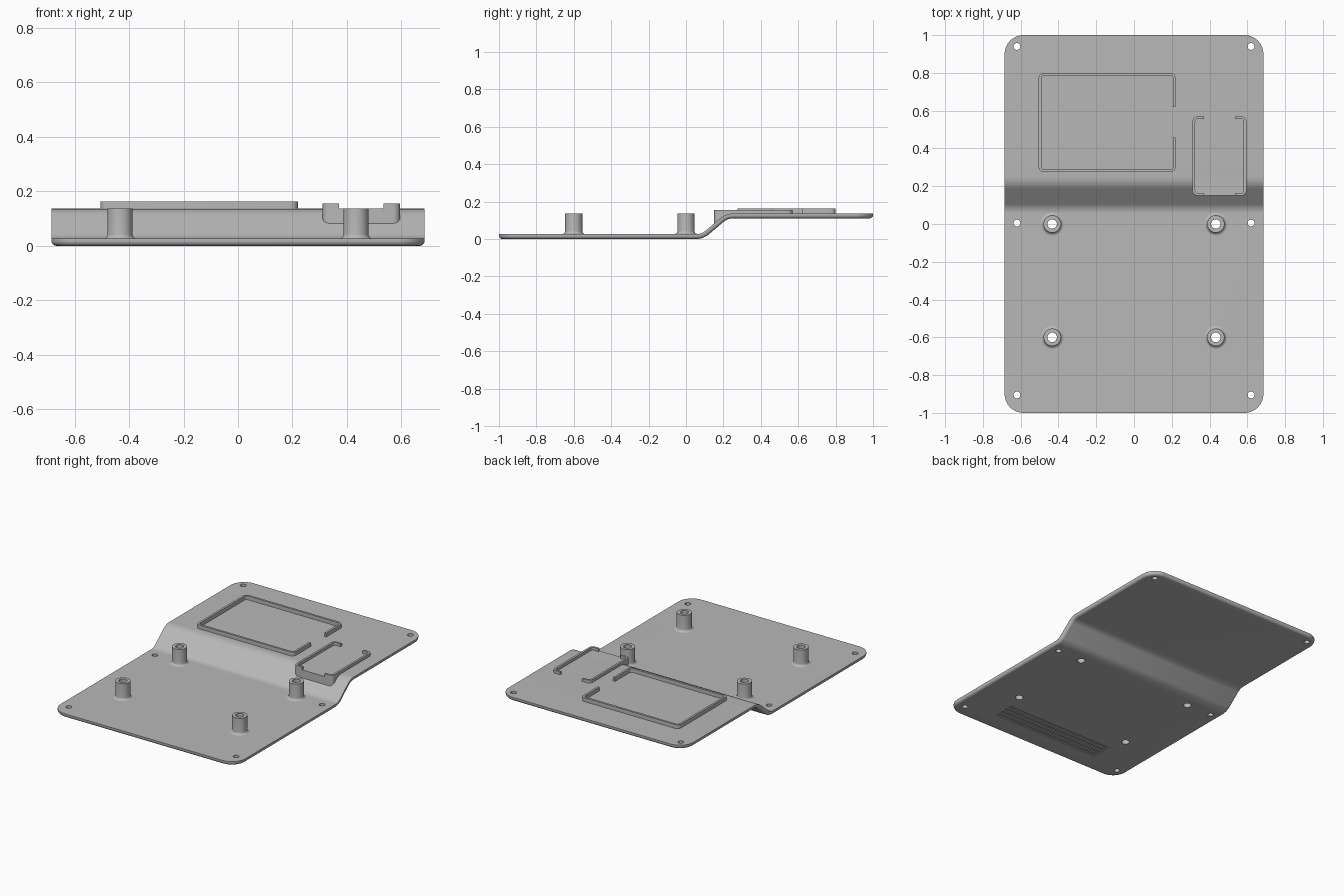
import bpy, bmesh
from math import sin, cos, pi, radians
from mathutils import Vector, Matrix

cube = bpy.data.objects.get("Cube")
if cube:
    bpy.data.objects.remove(cube, do_unlink=True)

HALF_W, CORNER, THICK, RISE = 0.685, 0.1, 0.026, 0.11
FLOOR = THICK + RISE            # top of the raised half

grey = bpy.data.materials.new("matte grey")
grey.use_nodes = True
grey.diffuse_color = (0.48, 0.48, 0.48, 1)
grey.node_tree.nodes["Principled BSDF"].inputs["Base Color"].default_value = grey.diffuse_color


def finish(bm, name):
    bmesh.ops.recalc_face_normals(bm, faces=bm.faces[:])
    mesh = bpy.data.meshes.new(name)
    bm.to_mesh(mesh)
    bm.free()
    obj = bpy.data.objects.new(name, mesh)
    bpy.context.collection.objects.link(obj)
    mesh.materials.append(grey)
    return obj


def smooth(obj):
    bpy.ops.object.select_all(action='DESELECT')
    obj.select_set(True)
    bpy.context.view_layer.objects.active = obj
    bpy.ops.object.shade_smooth_by_angle(angle=radians(30))


# Stations along the middle of the sheet: flat, two bends with a ramp, flat
def ramp_stations(start=0.055, radius=0.09, angle=radians(40), steps=8):
    straight = (RISE - 2 * radius * (1 - cos(angle))) / sin(angle)
    run = 2 * radius * sin(angle) + straight * cos(angle)
    low = [(radius * sin(a), radius * (1 - cos(a)), a)
           for a in (angle * i / steps for i in range(steps + 1))]
    high = [(run - y, RISE - z, a) for y, z, a in reversed(low)]
    return [(start + y, z, a) for y, z, a in low + high]


# Right half of the outline, shrunk by an inset and lifted by a height
def half_outline(inset, height, steps=10):
    r = CORNER - inset
    arc = [(r * sin(pi / 2 * i / steps), r * cos(pi / 2 * i / steps)) for i in range(steps + 1)]
    cx, cy = HALF_W - CORNER, 1 - CORNER
    pts = [(cx + dx, -cy - dy, height) for dx, dy in arc]
    h = height - THICK / 2
    for y, z, a in ramp_stations():
        pts.append((HALF_W - inset, y - h * sin(a), z + THICK / 2 + h * cos(a)))
    pts += [(cx + dx, cy + dy, height + RISE) for dx, dy in reversed(arc)]
    return pts


# Stepped plate with a rounded lower rim
bm = bmesh.new()
rim = 0.018
levels = [(0, THICK)] + [(rim * (1 - cos(a)), rim * (1 - sin(a)))
                         for a in (pi / 2 * i / 5 for i in range(6))]
loops = []
for inset, height in levels[:1] + [(d, h) for d, h in levels[1:]]:
    half = half_outline(inset, height)
    right = [bm.verts.new(p) for p in half]
    left = [bm.verts.new((-x, y, z)) for x, y, z in half]
    loops.append((right, left))
for right, left in (loops[0], loops[-1]):
    for i in range(len(right) - 1):
        bm.faces.new((right[i], right[i + 1], left[i + 1], left[i]))
for (r0, l0), (r1, l1) in zip(loops, loops[1:]):
    a, b = r0 + l0[::-1], r1 + l1[::-1]
    for i in range(len(a)):
        j = (i + 1) % len(a)
        bm.faces.new((a[i], a[j], b[j], b[i]))
plate = finish(bm, "stepped_plate")

# Holes and shallow grooves cut from the plate
posts = [(x, y) for x in (-0.433, 0.433) for y in (0, -0.6)]
screws = [(x, y) for x in (-0.62, 0.62) for y in (-0.905, 0.005, 0.94)]
bm = bmesh.new()
for spots, radius in ((posts, 0.025), (screws, 0.018)):
    for x, y in spots:
        bmesh.ops.create_cone(bm, cap_ends=True, segments=32, radius1=radius, radius2=radius,
                              depth=0.6, matrix=Matrix.Translation((x, y, 0.05)))
for i in range(4):
    bmesh.ops.create_cube(bm, size=1, matrix=Matrix.Translation((0, -0.85 + 0.04 * i, 0))
                          @ Matrix.Diagonal((0.8, 0.02, 0.012, 1)))
cutter = finish(bm, "hole_cutter")
cutter.hide_render = True
cut = plate.modifiers.new("holes", 'BOOLEAN')
cut.operation, cut.solver, cut.object = 'DIFFERENCE', 'EXACT', cutter
bpy.context.view_layer.objects.active = plate
bpy.ops.object.modifier_apply(modifier="holes")
bpy.data.objects.remove(cutter, do_unlink=True)
smooth(plate)

# Hollow posts with a flared foot
base, foot = THICK - 0.001, 0.016
profile = [(0.025, base)]
profile += [(0.062 - foot * sin(a), THICK + foot * (1 - cos(a)))
            for a in (pi / 2 * i / 5 for i in range(6))]
profile += [(0.046, FLOOR), (0.025, FLOOR)]
for n, (x, y) in enumerate(posts):
    bm = bmesh.new()
    ring = [bm.verts.new((r, 0, z)) for r, z in profile]
    edges = [bm.edges.new((ring[i], ring[(i + 1) % len(ring)])) for i in range(len(ring))]
    bmesh.ops.spin(bm, geom=ring + edges, cent=(0, 0, 0), axis=(0, 0, 1),
                   angle=2 * pi, steps=40, use_merge=True)
    bmesh.ops.remove_doubles(bm, verts=bm.verts[:], dist=0.0001)
    post = finish(bm, f"mounting_post_{n + 1}")
    post.location = (x, y, 0)
    smooth(post)


# Thin upright wall along an open path with rounded corners
def wall(name, path, top, width=0.014, radius=0.02, bottom=FLOOR - 0.004, steps=5):
    pts = [Vector(p) for p in path]
    line = [(pts[0], (pts[1] - pts[0]).normalized())]
    for p, q, r in zip(pts, pts[1:], pts[2:]):
        u, v = (q - p).normalized(), (r - q).normalized()
        centre = q + (v - u) * radius
        for i in range(steps + 1):
            a = pi / 2 * i / steps
            line.append((centre + (u * sin(a) - v * cos(a)) * radius, u * cos(a) + v * sin(a)))
    line.append((pts[-1], (pts[-1] - pts[-2]).normalized()))
    bm = bmesh.new()
    rows = []
    for p, t in line:
        side = Vector((-t.y, t.x)) * width / 2
        rows.append([bm.verts.new((*xy, z)) for xy, z in
                     ((p + side, bottom), (p + side, top), (p - side, top), (p - side, bottom))])
    for a, b in zip(rows, rows[1:]):
        for i in range(4):
            j = (i + 1) % 4
            bm.faces.new((a[i], a[j], b[j], b[i]))
    bm.faces.new(rows[0])
    bm.faces.new(rows[-1])
    smooth(finish(bm, name))


wall("large_frame", [(0.213, 0.62), (0.213, 0.793), (-0.498, 0.793),
                     (-0.498, 0.282), (0.213, 0.282), (0.213, 0.457)], 0.162)
mid = 0.4525
for side, label in ((-1, "right"), (1, "left")):
    inner, outer = mid + side * 0.082, mid + side * 0.1355
    wall(f"small_frame_{label}", [(inner, 0.563), (outer, 0.563), (outer, 0.157), (inner, 0.157)],
         0.155)

# Wedge that carries the small frame out over the ramp
bm = bmesh.new()
ends = [[bm.verts.new((mid + s * 0.1425, y, z)) for y, z in
         ((0.15, 0.07), (0.15, FLOOR), (0.28, FLOOR), (0.28, FLOOR - 0.01), (0.23, 0.118))]
        for s in (-1, 1)]
for end in ends:
    bm.faces.new(end)
for i in range(5):
    j = (i + 1) % 5
    bm.faces.new((ends[0][i], ends[0][j], ends[1][j], ends[1][i]))
bm.edges.ensure_lookup_table()
upright = [e for e in bm.edges if all(abs(v.co.y - 0.15) < 0.001 for v in e.verts)
           and abs(e.verts[0].co.x - e.verts[1].co.x) < 0.001]
bmesh.ops.bevel(bm, geom=upright, offset=0.026, segments=5, profile=0.5, affect='EDGES')
smooth(finish(bm, "small_frame_base"))
